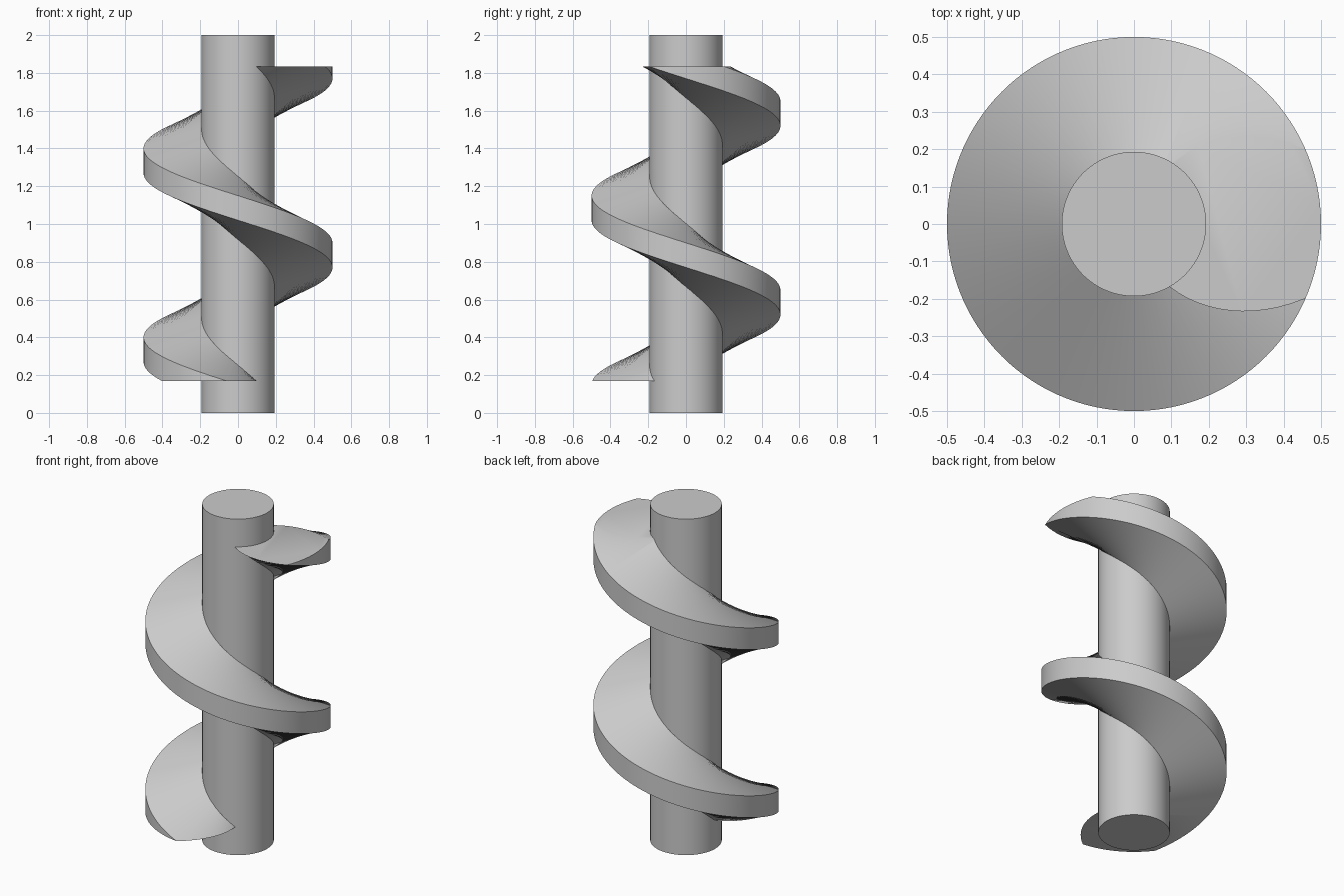
import bpy, bmesh, math
from mathutils import Matrix

cube = bpy.data.objects.get("Cube")
if cube:
    bpy.data.objects.remove(cube, do_unlink=True)

SHAFT_R, OUTER_R, ROOT_R = 0.193, 0.5, 0.165   # flight root is buried in the shaft
HEIGHT, PITCH = 2.0, 1.0
Z_LOW, Z_HIGH = 0.168, 1.835                   # flat cut ends of the flight
HALF_SHAFT, HALF_OUTER = 0.168, 0.065          # half thickness of the tapered flight

grey = bpy.data.materials.new("plain grey")
grey.use_nodes = True
colour = (0.6, 0.6, 0.6, 1)
grey.diffuse_color = colour
grey.node_tree.nodes["Principled BSDF"].inputs["Base Color"].default_value = colour


def make_object(name, bm):
    bmesh.ops.recalc_face_normals(bm, faces=bm.faces)
    mesh = bpy.data.meshes.new(name)
    bm.to_mesh(mesh)
    bm.free()
    mesh.materials.append(grey)
    obj = bpy.data.objects.new(name, mesh)
    bpy.context.collection.objects.link(obj)
    bpy.ops.object.select_all(action='DESELECT')
    obj.select_set(True)
    bpy.context.view_layer.objects.active = obj
    bpy.ops.object.shade_smooth_by_angle(angle=math.radians(30))
    return obj


# Central shaft
bm = bmesh.new()
bmesh.ops.create_cone(bm, cap_ends=True, segments=128, radius1=SHAFT_R, radius2=SHAFT_R,
                      depth=HEIGHT, matrix=Matrix.Translation((0, 0, HEIGHT / 2)))
make_object("shaft", bm)

# Left-handed screw flight: a tapered section swept down a helix
slope = (HALF_SHAFT - HALF_OUTER) / (OUTER_R - SHAFT_R)
half_root = HALF_OUTER + slope * (OUTER_R - ROOT_R)
section = [(ROOT_R, -half_root), (OUTER_R, -HALF_OUTER),
           (OUTER_R, HALF_OUTER), (ROOT_R, half_root)]
turn = (Z_HIGH - Z_LOW) / PITCH * 360
bm = bmesh.new()
previous = None
for degrees in range(-90, int(turn) + 93, 3):
    a = math.radians(degrees)
    z = Z_HIGH - PITCH * degrees / 360
    ring = [bm.verts.new((r * math.cos(a), r * math.sin(a), z + h)) for r, h in section]
    if previous:
        for i in range(4):
            j = (i + 1) % 4
            bm.faces.new((previous[i], previous[j], ring[j], ring[i]))
    previous = ring

# Trim both ends flat and cap them
for z, direction in ((Z_HIGH, 1), (Z_LOW, -1)):
    cut = bmesh.ops.bisect_plane(bm, geom=bm.verts[:] + bm.edges[:] + bm.faces[:], dist=1e-6,
                                 plane_co=(0, 0, z), plane_no=(0, 0, direction),
                                 clear_outer=True)
    rim = [e for e in cut["geom_cut"] if isinstance(e, bmesh.types.BMEdge)]
    bmesh.ops.edgeloop_fill(bm, edges=rim)
make_object("screw_flight", bm)
